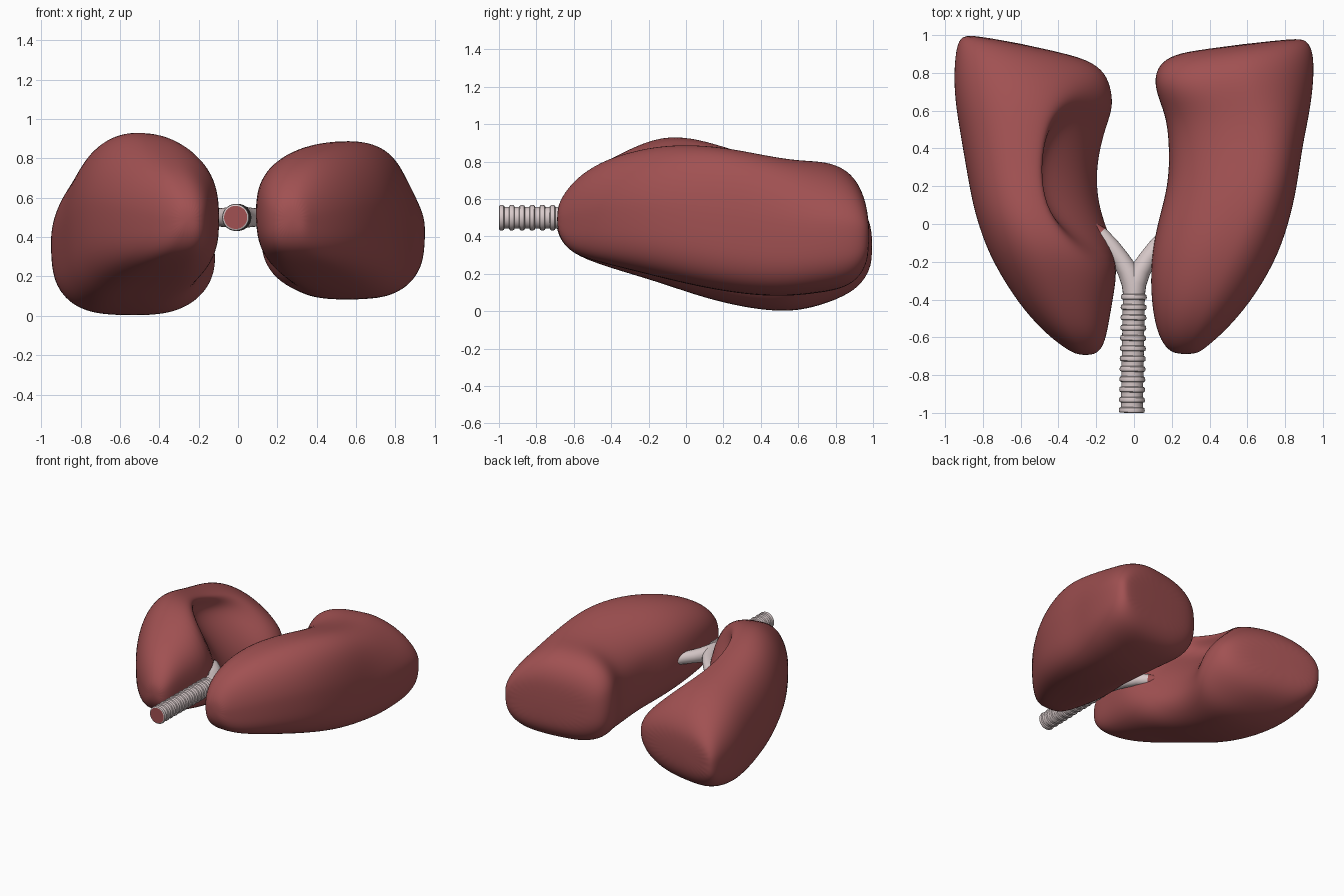
import bpy, bmesh, math
from mathutils import Vector

if "Cube" in bpy.data.objects:
    bpy.data.objects.remove(bpy.data.objects["Cube"])


def material(name, rgb):
    m = bpy.data.materials.new(name)
    m.diffuse_color = (*rgb, 1)
    m.use_nodes = True
    m.node_tree.nodes["Principled BSDF"].inputs["Base Color"].default_value = m.diffuse_color
    return m


RED = material("lung red", (0.355, 0.082, 0.084))
PALE = material("cartilage pale pink", (0.69, 0.59, 0.59))


def finish(name, bm, mats, angle=60, subsurf=0):
    bmesh.ops.recalc_face_normals(bm, faces=bm.faces[:])
    me = bpy.data.meshes.new(name)
    bm.to_mesh(me)
    bm.free()
    ob = bpy.data.objects.new(name, me)
    bpy.context.collection.objects.link(ob)
    for m in mats:
        me.materials.append(m)
    if subsurf:
        ob.modifiers.new("smooth", 'SUBSURF').levels = subsurf
        ob.modifiers["smooth"].render_levels = subsurf
    bpy.ops.object.select_all(action='DESELECT')
    bpy.context.view_layer.objects.active = ob
    ob.select_set(True)
    if subsurf:
        bpy.ops.object.shade_smooth()
    else:
        bpy.ops.object.shade_smooth_by_angle(angle=math.radians(angle))
    return ob


def loft(bm, rings, caps=True):
    vs = [[bm.verts.new(p) for p in r] for r in rings]
    n = len(vs[0])
    for a, b in zip(vs, vs[1:]):
        for i in range(n):
            j = (i + 1) % n
            bm.faces.new((a[i], a[j], b[j], b[i]))
    if caps:
        for r in (vs[0], vs[-1]):
            bm.faces.new(r)


def smoothstep(a, b, v):
    t = min(1, max(0, (v - a) / (b - a)))
    return t * t * (3 - 2 * t)


# Lung: rounded sections along y, each quadrant with its own squareness
# lean = outward lean of the crest (apex, middle, base)
# base_powers = squareness near the base (upper inner, upper outer, lower inner)
def lung(name, side, stations, slope, lean, base_powers):
    bm = bmesh.new()
    rings = []
    N = 28
    for y, xi, xo, zb, zt, notch in stations:
        ring = []
        cx, hx, cz, hz = (xi + xo) / 2, (xo - xi) / 2, (zb + zt) / 2, (zt - zb) / 2
        base = smoothstep(.4, .85, y)
        ui, uo, li = (p + (q - p) * base for p, q in zip((2.5, 1.9, 2.8), base_powers))
        tilt = lean[0] + (lean[1] - lean[0]) * smoothstep(-.5, .25, y)
        tilt += (lean[2] - tilt) * base
        for k in range(N):
            a = 2 * math.pi * k / N          # 0 = medial side, 90 = top
            c, s = math.cos(a), math.sin(a)
            if s < 0:
                power = li if c > 0 else 3.3
            else:
                power = ui if c > 0 else uo
            x = cx - hx * math.copysign(abs(c) ** (2 / power), c)
            z = cz + hz * math.copysign(abs(s) ** (2 / power), s)
            # the crest leans outwards, the heart notch cuts the inner side
            x += tilt * hx * max(0, s) ** 2
            deg = (math.degrees(a) + 180) % 360 - 180
            x += notch * math.exp(-((deg - 30) / 31) ** 2)
            yy = y + slope * (x - 0.85) * smoothstep(0.4, 0.9, y)
            ring.append((side * x, yy, z))
        rings.append(ring)
    loft(bm, rings)
    return finish(name, bm, [RED], subsurf=2)


# y, inner x, outer x, bottom z, top z, notch depth
left = [
    (-.695, .21, .30, .44, .54, 0), (-.655, .165, .37, .35, .62, 0),
    (-.57, .14, .48, .29, .72, 0), (-.42, .115, .615, .235, .81, 0),
    (-.2, .075, .75, .17, .92, 0), (-.05, .10, .81, .12, .94, .17),
    (.1, .15, .855, .07, .915, .28), (.3, .16, .89, .02, .85, .29),
    (.5, .115, .925, -.004, .80, .26), (.65, .085, .95, .005, .765, .17),
    (.78, .085, .955, .035, .72, .08), (.90, .12, .945, .085, .65, .02),
    (.97, .18, .925, .15, .57, 0), (1.005, .32, .87, .25, .48, 0)]
right = [
    (-.69, .22, .33, .44, .55, 0), (-.655, .165, .38, .35, .63, 0),
    (-.57, .12, .48, .29, .73, 0), (-.42, .09, .615, .25, .82, 0),
    (-.2, .085, .75, .195, .88, 0), (0, .12, .82, .145, .895, 0),
    (.2, .18, .865, .105, .88, 0), (.4, .185, .89, .08, .84, 0),
    (.58, .17, .93, .08, .81, 0), (.72, .13, .95, .095, .805, 0),
    (.83, .105, .955, .11, .79, 0), (.915, .12, .945, .145, .74, 0),
    (.965, .18, .915, .21, .66, 0), (.985, .30, .86, .29, .56, 0)]
lung("left_lung", -1, left, 0.2, (.12, .22, .15), (2.0, 2.0, 2.3))
lung("right_lung", 1, right, 0.12, (.12, .36, .05), (3.0, 1.75, 2.8))


# Round tube along a path of (point, radius)
def tube_rings(path, seg=20):
    rings = []
    for i, (p, r) in enumerate(path):
        p = Vector(p)
        d = Vector(path[min(i + 1, len(path) - 1)][0]) - Vector(path[max(i - 1, 0)][0])
        side = d.cross(Vector((0, 0, 1))).normalized()
        up = side.cross(d).normalized()
        rings.append([p + r * (side * math.cos(2 * math.pi * k / seg)
                               + up * math.sin(2 * math.pi * k / seg)) for k in range(seg)])
    return rings


# Trachea: ribbed open pipe with red lining
Z = 0.5


def centre(y):
    return (-0.012 * min(1, (-0.35 - y) / 0.65), y, Z)


path = []
pitch = 0.0545
for i in range(12):
    y0 = -1 + i * pitch
    for dy, r in ((0, .059), (.003, .066), (.012, .069), (.026, .066), (.030, .058), (.050, .058)):
        path.append((centre(y0 + dy), r))
path.append((centre(-.345), .058))
bm = bmesh.new()
loft(bm, tube_rings(path, 28), caps=False)
finish("trachea", bm, [PALE], 40)

bm = bmesh.new()
loft(bm, tube_rings([(centre(-1), .059), (centre(-.999), .055), (centre(-.4), .052)], 28))
front = [f for f in bm.faces if all(v.co.y < -.9999 for v in f.verts)]
bmesh.ops.delete(bm, geom=front, context='FACES_ONLY')
lining = finish("trachea_lining", bm, [RED], 40)
lining.data.flip_normals()

# Bronchi: two tapering branches from the trachea into the lungs
for name, s, tip in (("left_bronchus", -1, (-.31, .035, .48)), ("right_bronchus", 1, (.26, .03, .47))):
    pts = [((0, -.37, Z), .058), ((s * .008, -.31, Z), .059), ((s * .035, -.245, Z), .054),
           ((s * .075, -.18, Z), .048), ((s * .125, -.115, Z), .046),
           ((s * .18, -.055, .49), .043), ((s * .225, -.02, .485), .036), (tip, .018)]
    bm = bmesh.new()
    loft(bm, tube_rings(pts))
    # red tissue where the branch ends inside the lung
    for f in bm.faces:
        if f.calc_center_median().y > -.045:
            f.material_index = 1
    finish(name, bm, [PALE, RED], 60)
